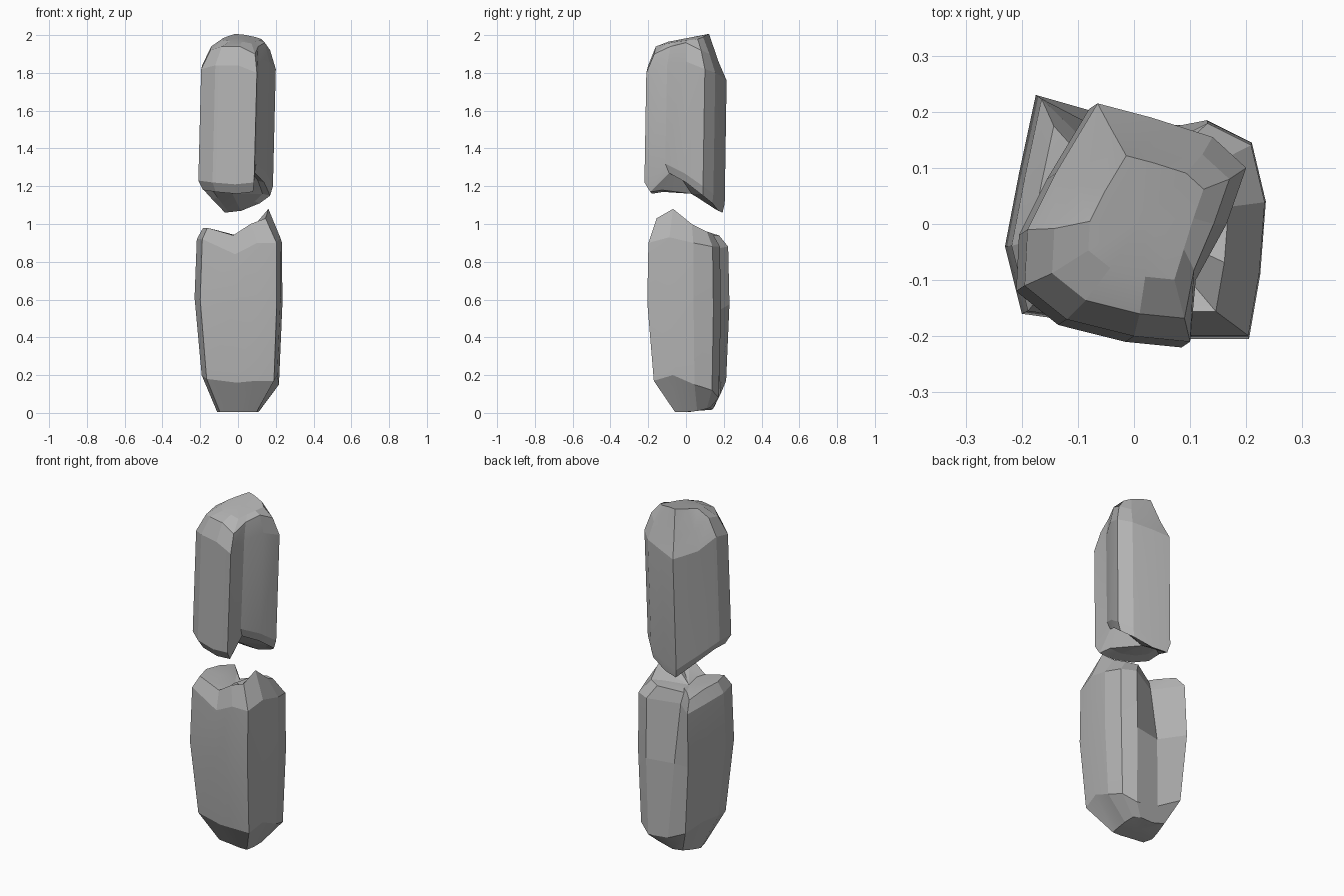
import bpy, bmesh
from mathutils import Vector

# Remove the default cube only
cube = bpy.data.objects.get("Cube")
if cube:
    bpy.data.objects.remove(cube, do_unlink=True)

# Single stone colour
stone = bpy.data.materials.new("grey stone")
stone.use_nodes = True
colour = (0.45, 0.45, 0.45, 1)
stone.diffuse_color = colour
stone.node_tree.nodes["Principled BSDF"].inputs["Base Color"].default_value = colour


def ring(columns, heights, scale, shift=(0, 0), groove=None, fill=0.0):
    """Scaled copy of the outline; the groove column can be filled outward."""
    points = [Vector(c[:2]) for c in columns]
    if groove is not None:
        after = points[(groove + 1) % len(points)]
        flat = (points[groove - 1] + after) / 2
        points[groove] = points[groove].lerp(flat, fill)
    return [(p.x * scale + shift[0], p.y * scale + shift[1], z)
            for p, z in zip(points, heights)]


def loft(name, rings, low_centre, high_centre):
    """Skin rings from bottom to top and close both ends with fans."""
    bm = bmesh.new()
    loops = [[bm.verts.new(p) for p in r] for r in rings]
    count = len(loops[0])
    for low, high in zip(loops, loops[1:]):
        for i in range(count):
            j = (i + 1) % count
            bm.faces.new((low[i], low[j], high[j], high[i]))
    for loop, centre, flip in ((loops[0], low_centre, True), (loops[-1], high_centre, False)):
        tip = bm.verts.new(centre)
        for i in range(count):
            a, b = loop[i], loop[(i + 1) % count]
            bm.faces.new((b, a, tip) if flip else (a, b, tip))
    bmesh.ops.recalc_face_normals(bm, faces=bm.faces)
    mesh = bpy.data.meshes.new(name)
    bm.to_mesh(mesh)
    bm.free()
    mesh.materials.append(stone)
    obj = bpy.data.objects.new(name, mesh)
    bpy.context.collection.objects.link(obj)
    bpy.context.view_layer.objects.active = obj
    obj.select_set(True)
    bpy.ops.object.shade_smooth_by_angle(angle=0.2)
    obj.select_set(False)


# Upper stone: x, y, broken lower edge height, shoulder height
upper = [
    (.10, -.21, 1.2, 1.8), (.11, -.1, 1.3, 1.84), (.165, 0, 1.25, 1.86),
    (.2, .1, 1.18, 1.82), (.14, .155, 1.14, 1.8), (.03, .19, 1.1, 1.78),
    (-.065, .215, 1.09, 1.76), (-.14, .09, 1.16, 1.78), (-.19, -.01, 1.21, 1.84),
    (-.195, -.11, 1.21, 1.82), (-.12, -.17, 1.2, 1.84), (0, -.2, 1.19, 1.84),
]
edge = [c[2] for c in upper]
shoulder = [c[3] for c in upper]
crown = [1.985 + 0.1 * c[1] - 0.08 * max(c[0], 0) for c in upper]
loft("upper_stone", [
    ring(upper, [z - 0.02 for z in edge], 0.7, (-.01, .02)),
    ring(upper, [z - 0.03 for z in edge], 0.9, (-.01, 0)),
    ring(upper, [z + 0.02 for z in edge], 1.0, (-.015, -.01)),
    ring(upper, shoulder, 1.0),
    ring(upper, [z + 0.1 for z in shoulder], 0.8, (.01, 0), 1, 0.5),
    ring(upper, crown, 0.52, (.02, .01), 1, 1.0),
], (-.03, .03, 1.16), (.02, .01, 1.985))

# Lower stone: x, y, foot height, side top height, rim height
lower = [
    (.205, -.205, .17, .9, 1.03), (.225, -.09, .2, .93, 1.08), (.235, .04, .15, .9, 1.0),
    (.21, .145, .12, .88, .96), (.13, .185, .08, .88, .95), (-.04, .1, .1, .86, .92),
    (-.175, .23, .17, .88, .94), (-.205, .09, .2, .9, .97), (-.23, -.04, .2, .92, .98),
    (-.2, -.16, .18, .92, .98), (-.02, -.185, .16, .84, .94), (.1, -.205, .17, .9, 1.0),
]
foot, side, rim = ([c[k] for c in lower] for k in (2, 3, 4))
middle = [(a + b) / 2 + 0.05 for a, b in zip(foot, side)]
sole = [0.005 + 0.12 * max(c[1], 0) for c in lower]
loft("lower_stone", [
    ring(lower, sole, 0.48, (0, .04), 5, 1.0),
    ring(lower, foot, 0.88, (.01, .01), 5, 0.9),
    ring(lower, middle, 1.0, (0, 0), 5, 0.5),
    ring(lower, side, 0.97, (.005, 0)),
    ring(lower, rim, 0.76, (-.01, 0)),
    ring(lower, [z * 0.5 + 0.47 for z in rim], 0.45),
], (.01, .05, .01), (-.02, 0, .93))
